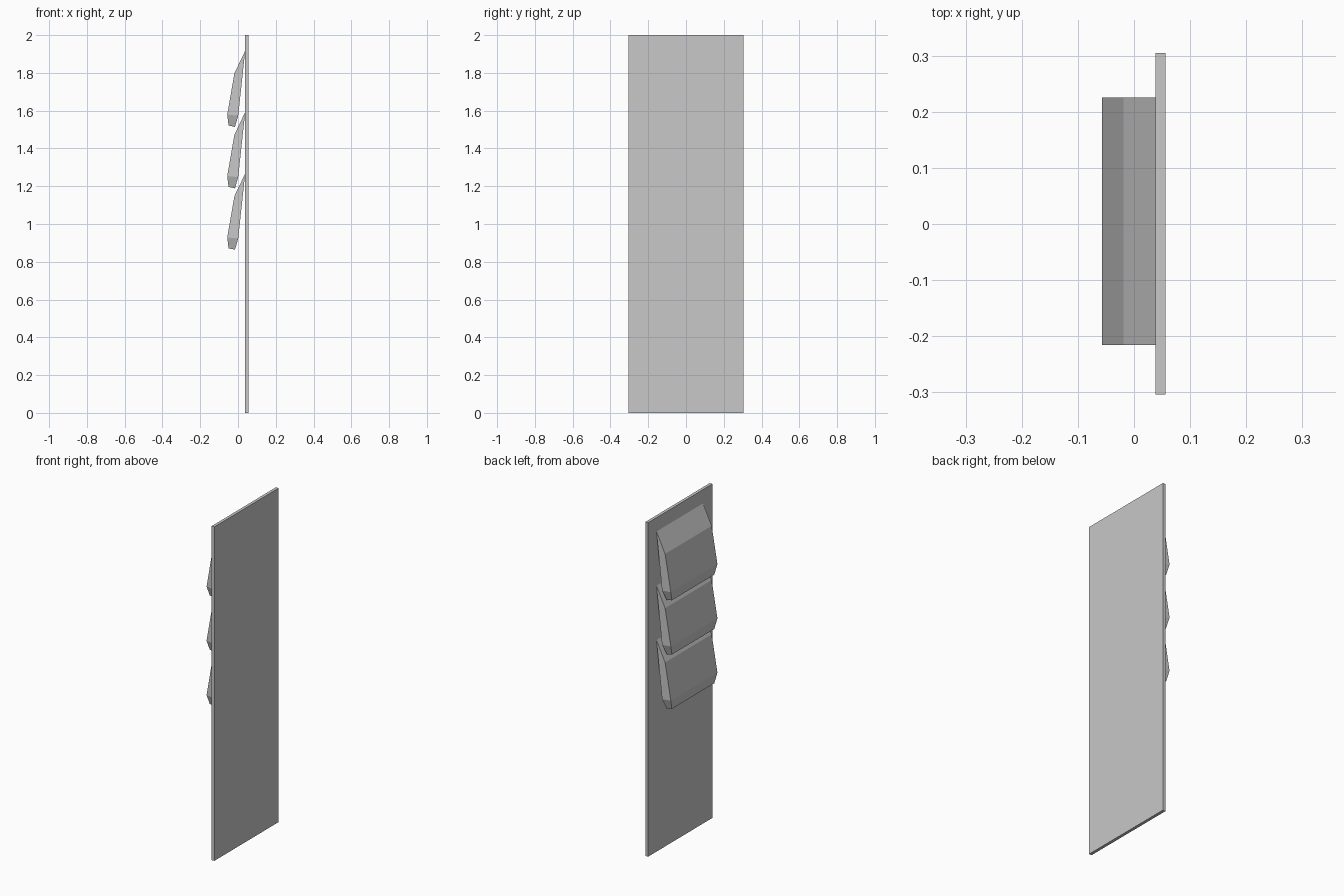
import bpy
import bmesh

if "Cube" in bpy.data.objects:
    bpy.data.objects.remove(bpy.data.objects["Cube"])

grey = bpy.data.materials.new("light grey")
grey.diffuse_color = (0.58, 0.58, 0.58, 1)
grey.use_nodes = True
grey.node_tree.nodes["Principled BSDF"].inputs["Base Color"].default_value = grey.diffuse_color


def loft_y(name, near, far):
    """Solid between two matching outlines of (x, y, z) points."""
    bm = bmesh.new()
    a = [bm.verts.new(p) for p in near]
    b = [bm.verts.new(p) for p in far]
    n = len(a)
    for i in range(n):
        j = (i + 1) % n
        bm.faces.new((a[i], a[j], b[j], b[i]))
    # Each end is a long quad plus a tapered lower quad
    for ring in (a, b):
        if n == 6:
            bm.faces.new((ring[0], ring[1], ring[2], ring[5]))
            bm.faces.new((ring[2], ring[3], ring[4], ring[5]))
        else:
            bm.faces.new(ring)
    bmesh.ops.recalc_face_normals(bm, faces=bm.faces)
    mesh = bpy.data.meshes.new(name)
    bm.to_mesh(mesh)
    bm.free()
    mesh.materials.append(grey)
    obj = bpy.data.objects.new(name, mesh)
    bpy.context.collection.objects.link(obj)
    return obj


# Tall thin back board
board = [(0.038, 0), (0.056, 0), (0.056, 2), (0.038, 2)]
loft_y("back_board",
       [(x, -0.304, z) for x, z in board],
       [(x, 0.305, z) for x, z in board])

# Three overlapping slanted flaps: (x, z, inset of the ends)
flap = [(0.038, 1.917, 0), (-0.019, 1.798, 0), (-0.057, 1.579, 0),
        (-0.050, 1.521, 0.02), (-0.016, 1.514, 0.02), (0.001, 1.573, 0)]
for k in range(3):
    drop = 0.325 * k
    loft_y(f"flap_{k + 1}",
           [(x, -0.216 + t, z - drop) for x, z, t in flap],
           [(x, 0.225 - t, z - drop) for x, z, t in flap])
